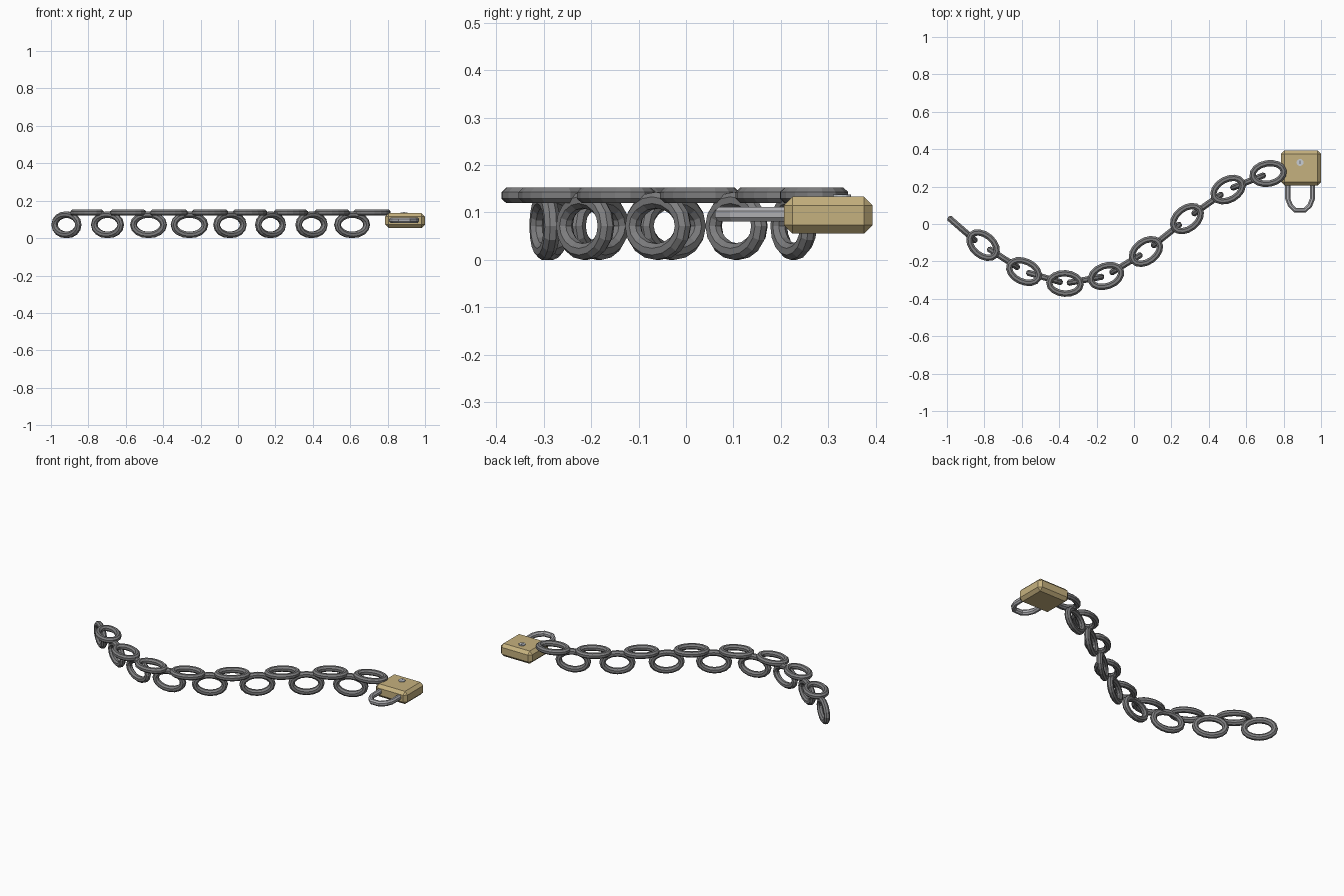
import bpy, bmesh, math
from math import sin, cos, pi, radians
from mathutils import Vector, Matrix

if "Cube" in bpy.data.objects:
    bpy.data.objects.remove(bpy.data.objects["Cube"], do_unlink=True)


def material(name, color, rough=0.5):
    m = bpy.data.materials.new(name)
    m.use_nodes = True
    m.diffuse_color = (*color, 1)
    bsdf = m.node_tree.nodes["Principled BSDF"]
    bsdf.inputs["Base Color"].default_value = (*color, 1)
    bsdf.inputs["Roughness"].default_value = rough
    return m


IRON = material("dark iron", (0.21, 0.21, 0.215))
STEEL = material("light steel", (0.43, 0.43, 0.45))
BRASS = material("brass", (0.56, 0.44, 0.21))
SILVER = material("pale silver", (0.58, 0.61, 0.65))
DARK = material("keyhole grey", (0.16, 0.16, 0.17))


def add(name, bm, mat, matrix=Matrix()):
    bmesh.ops.recalc_face_normals(bm, faces=bm.faces)
    mesh = bpy.data.meshes.new(name)
    bm.to_mesh(mesh)
    bm.free()
    mesh.materials.append(mat)
    obj = bpy.data.objects.new(name, mesh)
    obj.matrix_world = matrix
    bpy.context.collection.objects.link(obj)
    return obj


def sweep(path, half_w, half_h, sides, closed):
    """Sweep a flat-topped polygon section along a path in the XY plane."""
    bm = bmesh.new()
    n = len(path)
    rings = []
    grow = 1 / cos(pi / sides)
    for i, p in enumerate(path):
        a = path[(i - 1) % n] if closed else path[max(i - 1, 0)]
        b = path[(i + 1) % n] if closed else path[min(i + 1, n - 1)]
        t = (b - a).normalized()
        side = Vector((t.y, -t.x, 0))
        ring = []
        for k in range(sides):
            ang = 2 * pi * (k + 0.5) / sides
            ring.append(bm.verts.new(p + side * (half_w * grow * cos(ang))
                                     + Vector((0, 0, half_h * grow * sin(ang)))))
        rings.append(ring)
    for i in range(n if closed else n - 1):
        r, s = rings[i], rings[(i + 1) % n]
        for k in range(sides):
            j = (k + 1) % sides
            bm.faces.new((r[k], r[j], s[j], s[k]))
    if not closed:
        bm.faces.new(rings[0])
        bm.faces.new(rings[-1])
    return bm


def chain_link(name, x, y, z, angle, upright):
    tube = 0.017
    path = [Vector(((0.101 - tube) * cos(2 * pi * i / 16),
                    (0.0715 - tube) * sin(2 * pi * i / 16), 0)) for i in range(16)]
    m = Matrix.Translation((x, y, z)) @ Matrix.Rotation(angle, 4, 'Z')
    if upright:
        m = m @ Matrix.Rotation(pi / 2, 4, 'X')
    add(name, sweep(path, tube, 0.0163, 8, True), IRON, m)


# Chain: flat links along a wave, upright links hanging between them
flat = [(-0.807, -0.113, -40), (-0.588, -0.254, -25), (-0.369, -0.318, -3),
        (-0.15, -0.278, 20), (0.064, -0.147, 36), (0.283, 0.029, 38),
        (0.503, 0.184, 29), (0.717, 0.27, 10)]
for i, (x, y, a) in enumerate(flat):
    chain_link(f"flat_link_{i + 1}", x, y, 0.136, radians(a), False)
    if i == 0:
        chain_link("upright_link_1", -0.917, -0.03, 0.0715, radians(-41), True)
    else:
        px, py, _ = flat[i - 1]
        chain_link(f"upright_link_{i + 1}", (x + px) / 2, (y + py) / 2, 0.0715,
                   math.atan2(y - py, x - px), True)

# Padlock body: bevelled block
bm = bmesh.new()
bmesh.ops.create_cube(bm, size=1)
bmesh.ops.scale(bm, vec=(0.214, 0.187, 0.078), verts=bm.verts)
bmesh.ops.bevel(bm, geom=bm.edges[:], offset=0.018, segments=1, affect='EDGES')
add("padlock_body", bm, BRASS, Matrix.Translation((0.893, 0.3, 0.094)))

# Shackle: angular loop
half = [(0.066, 0.23), (0.066, 0.135), (0.052, 0.1), (0.026, 0.074)]
pts = [(-x, y) for x, y in half] + [(x, y) for x, y in reversed(half)]
add("shackle", sweep([Vector((x, y, 0)) for x, y in pts], 0.0135, 0.0155, 8, False),
    STEEL, Matrix.Translation((0.888, 0, 0.096)))

# Lock cylinder and key slot on the upper face
bm = bmesh.new()
bmesh.ops.create_cone(bm, cap_ends=True, segments=12, radius1=0.019, radius2=0.019, depth=0.006)
add("lock_cylinder", bm, SILVER, Matrix.Translation((0.888, 0.329, 0.135)))
bm = bmesh.new()
bmesh.ops.create_cube(bm, size=1)
bmesh.ops.scale(bm, vec=(0.005, 0.019, 0.002), verts=bm.verts)
add("key_slot", bm, DARK, Matrix.Translation((0.888, 0.329, 0.138)))
